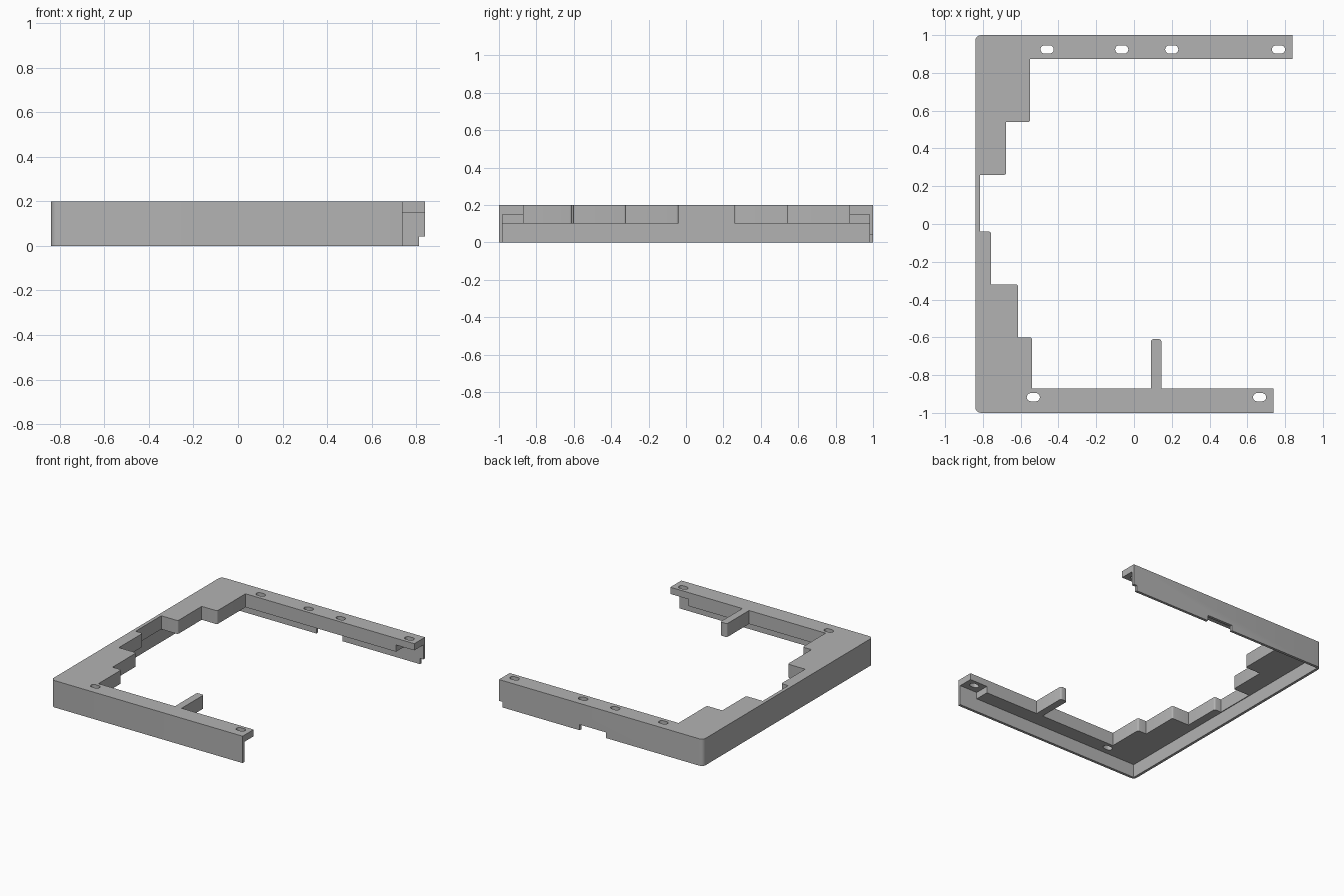
import bpy
import bmesh
from math import cos, sin, pi
from mathutils import Vector

cube = bpy.data.objects.get("Cube")
if cube:
    bpy.data.objects.remove(cube, do_unlink=True)

grey = bpy.data.materials.new("plain grey")
grey.use_nodes = True
colour = (0.45, 0.45, 0.45, 1)
grey.diffuse_color = colour
grey.node_tree.nodes["Principled BSDF"].inputs["Base Color"].default_value = colour


def rounded(corners, steps=4):
    """Turn (x, y, radius) right-angle corners into a filleted outline."""
    outline = []
    for i, (x, y, r) in enumerate(corners):
        p = Vector((x, y))
        if not r:
            outline.append(p)
            continue
        a = (Vector(corners[i - 1][:2]) - p).normalized() * r
        b = (Vector(corners[(i + 1) % len(corners)][:2]) - p).normalized() * r
        for k in range(steps + 1):
            t = k / steps * pi / 2
            outline.append(p + a * (1 - sin(t)) + b * (1 - cos(t)))
    return outline


def prism(name, outline, z0, z1):
    """Extrude a flat outline between two heights."""
    bm = bmesh.new()
    base = bm.faces.new([bm.verts.new((p[0], p[1], z0)) for p in outline])
    top = bmesh.ops.extrude_face_region(bm, geom=[base])["geom"]
    verts = [v for v in top if isinstance(v, bmesh.types.BMVert)]
    bmesh.ops.translate(bm, verts=verts, vec=(0, 0, z1 - z0))
    bmesh.ops.recalc_face_normals(bm, faces=bm.faces)
    mesh = bpy.data.meshes.new(name)
    bm.to_mesh(mesh)
    bm.free()
    mesh.materials.append(grey)
    obj = bpy.data.objects.new(name, mesh)
    bpy.context.collection.objects.link(obj)
    return obj


def cut(target, outline, z0, z1):
    """Subtract a prism from the target."""
    cutter = prism("cutter", outline, z0, z1)
    cutter.hide_render = True
    mod = target.modifiers.new("cut", "BOOLEAN")
    mod.operation = "DIFFERENCE"
    mod.solver = "EXACT"
    mod.object = cutter
    bpy.context.view_layer.objects.active = target
    bpy.ops.object.modifier_apply(modifier=mod.name)
    bpy.data.objects.remove(cutter, do_unlink=True)


def rect(x0, x1, y0, y1):
    return [(x0, y0), (x1, y0), (x1, y1), (x0, y1)]


def slot(x, y, half=0.035, r=0.022, steps=8):
    """Outline of a hole with round ends."""
    points = []
    for side in (1, -1):
        for k in range(steps + 1):
            t = -pi / 2 + k * pi / steps
            points.append((x + side * (half - r + r * cos(t)), y + side * r * sin(t)))
    return points


# Frame plan: two arms, stepped inner edge and a short rib
R = 0.012
plan = [
    (-0.84, -1, 0.03), (0.738, -1, 0), (0.738, -0.87, 0),
    (0.145, -0.87, 0), (0.145, -0.61, R), (0.09, -0.61, R), (0.09, -0.87, 0),
    (-0.54, -0.87, 0), (-0.54, -0.6, R), (-0.613, -0.6, 0),
    (-0.613, -0.32, R), (-0.757, -0.32, 0), (-0.757, -0.04, R),
    (-0.814, -0.04, 0), (-0.814, 0.26, 0), (-0.677, 0.26, R),
    (-0.677, 0.54, 0), (-0.55, 0.54, R), (-0.55, 0.874, 0),
    (0.84, 0.874, 0), (0.84, 1, 0), (-0.84, 1, 0.03),
]
frame = prism("frame", rounded(plan), 0, 0.2)

# Hollow underside, leaving a thin outer wall
cut(frame, rect(-0.82, 1, -0.98, 0.98), -0.1, 0.1)

# Thinner tips on both arms
cut(frame, rect(0.59, 1, -0.98, -0.8), -0.1, 0.15)
cut(frame, rect(0.69, 1, 0.8, 0.98), -0.1, 0.15)

# Notches in the lower edge of the back wall
for x0, x1 in ((-0.04, 0.175), (0.812, 1)):
    cut(frame, rect(x0, x1, 0.9, 1.1), -0.1, 0.042)

# Screw slots
for x in (-0.46, -0.065, 0.2, 0.765):
    cut(frame, slot(x, 0.924), 0.05, 0.3)
for x in (-0.533, 0.665):
    cut(frame, slot(x, -0.917), 0.05, 0.3)

# Smooth the rounded corners, keep the edges crisp
bpy.ops.object.select_all(action="DESELECT")
frame.select_set(True)
bpy.context.view_layer.objects.active = frame
bpy.ops.object.shade_smooth_by_angle()
